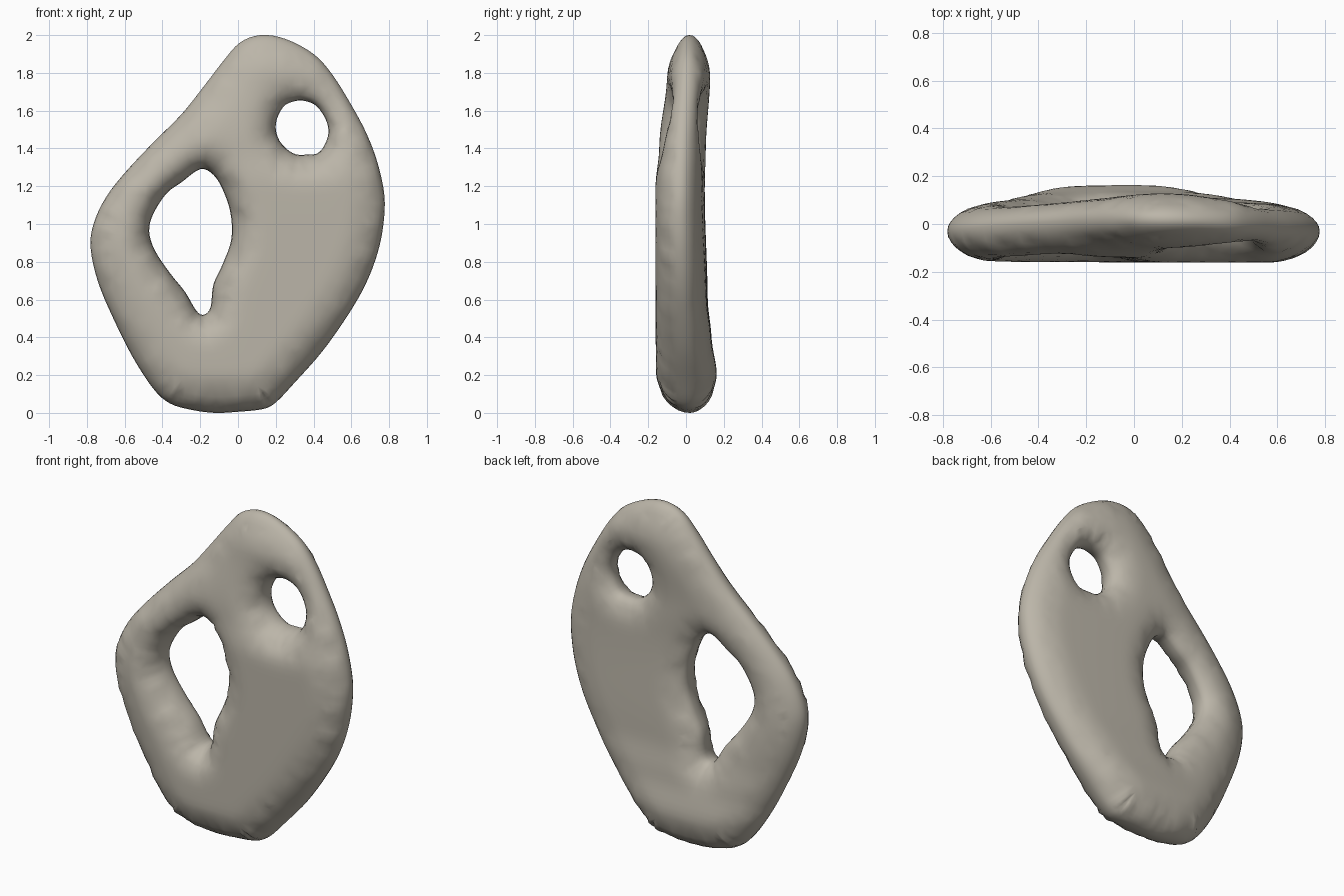
import bpy, bmesh, math
from mathutils import Vector
from mathutils.geometry import delaunay_2d_cdt, intersect_point_line

if "Cube" in bpy.data.objects:
    bpy.data.objects.remove(bpy.data.objects["Cube"])

# Control points (x, z) of the outline and of the two openings
OUTER = [(.12, 2), (.25, 1.98), (.40, 1.90), (.50, 1.79), (.60, 1.63), (.68, 1.48), (.74, 1.32),
         (.775, 1.15), (.77, 1.0), (.74, .85), (.68, .69), (.59, .53), (.45, .33), (.30, .16),
         (.20, .055), (.13, .02), (0, .006), (-.12, 0), (-.24, .015), (-.36, .05), (-.45, .13),
         (-.56, .30), (-.66, .50), (-.74, .69), (-.78, .87), (-.765, 1.0), (-.70, 1.14),
         (-.60, 1.27), (-.45, 1.43), (-.30, 1.58), (-.18, 1.73), (-.08, 1.86), (.01, 1.96)]
LARGE_HOLE = [(-.20, 1.29), (-.30, 1.22), (-.38, 1.16), (-.45, 1.05), (-.47, .96), (-.44, .86),
              (-.36, .74), (-.28, .64), (-.22, .54), (-.18, .52), (-.145, .56), (-.13, .68),
              (-.08, .79), (-.035, .92), (-.04, 1.06), (-.08, 1.18), (-.13, 1.26)]
SMALL_HOLE = [(.30, 1.65), (.24, 1.62), (.20, 1.53), (.22, 1.44), (.29, 1.375), (.36, 1.367),
              (.43, 1.38), (.475, 1.46), (.47, 1.54), (.42, 1.62), (.36, 1.65)]

# Depth of the front and back faces by height (z, depth)
FRONT = [(0, .15), (.2, .16), (1.2, .162), (1.4, .142), (1.8, .10), (2, .07)]
BACK = [(0, .16), (.2, .165), (.4, .135), (.6, .115), (1.2, .10), (1.4, .105), (1.8, .13), (2, .11)]


def spline(points, steps):
    """Closed Catmull-Rom curve."""
    out, n = [], len(points)
    for i in range(n):
        a, b, c, d = (Vector(points[(i + k) % n]) for k in (-1, 0, 1, 2))
        for s in range(steps):
            t = s / steps
            out.append(.5 * (2 * b + (c - a) * t + (2 * a - 5 * b + 4 * c - d) * t * t
                             + (3 * b - a - 3 * c + d) * t ** 3))
    return out


def inside(p, loop):
    hit = False
    for a, b in zip(loop, loop[1:] + loop[:1]):
        if (a.y > p.y) != (b.y > p.y) and p.x < a.x + (p.y - a.y) * (b.x - a.x) / (b.y - a.y):
            hit = not hit
    return hit


def distance(p, loop):
    best = 9
    for a, b in zip(loop, loop[1:] + loop[:1]):
        q, t = intersect_point_line(p, a, b)
        q = a if t < 0 else b if t > 1 else q.to_2d()
        best = min(best, (p - q).length)
    return best


def lookup(table, z):
    for (z0, v0), (z1, v1) in zip(table, table[1:]):
        if z <= z1:
            t = max(0, (z - z0) / (z1 - z0))
            t = t * t * (3 - 2 * t)
            return v0 + (v1 - v0) * t
    return table[-1][1]


loops = [spline(OUTER, 4), spline(LARGE_HOLE, 4), spline(SMALL_HOLE, 4)]


def in_body(p):
    return inside(p, loops[0]) and not inside(p, loops[1]) and not inside(p, loops[2])


# Boundary points, then rings close to each edge, then an interior grid
points, edges = [], []
for loop in loops:
    start, n = len(points), len(loop)
    points += loop
    edges += [(start + i, start + (i + 1) % n) for i in range(n)]
rim = len(points)
for loop in loops:
    n = len(loop)
    for offset in (.004, .014, .03, .055, .085):
        for i, p in enumerate(loop):
            t = (loop[(i + 1) % n] - loop[i - 1]).normalized()
            for side in (1, -1):
                q = p + Vector((-t.y, t.x)) * offset * side
                if in_body(q) and min(distance(q, l) for l in loops) > offset * .9:
                    points.append(q)
STEP = .035
for i in range(-23, 24):
    for j in range(1, 58):
        q = Vector((i * STEP + (j % 2) * STEP / 2, j * STEP))
        if in_body(q) and min(distance(q, l) for l in loops) > .105:
            points.append(q)

verts, _, tris, *_ = delaunay_2d_cdt(points, edges, [], 0, 1e-6)
tris = [t for t in tris if in_body(sum((verts[i] for i in t), Vector((0, 0))) / 3)]

# Rounded pebble body: front and back skins sharing the rim
bm = bmesh.new()
front, back = [], []
for p in verts:
    fill, nearest = 1, 9
    for loop, radius in zip(loops, (.21, .17, .17)):
        d = distance(p, loop)
        nearest = min(nearest, d)
        fill *= math.sqrt(1 - (1 - min(1, d / radius)) ** 2)
    mid = .02 - .05 * (p.x / .78) ** 2
    yf = mid - fill * (lookup(FRONT, p.y) + mid)
    yb = mid + fill * (lookup(BACK, p.y) - .03 * (p.x / .78) ** 2 - mid)
    if nearest < 1e-5:
        v = bm.verts.new((p.x, mid, p.y))
        front.append(v)
        back.append(v)
    else:
        front.append(bm.verts.new((p.x, yf, p.y)))
        back.append(bm.verts.new((p.x, yb, p.y)))
for t in tris:
    bm.faces.new([front[i] for i in t])
    bm.faces.new([back[i] for i in reversed(t)])
# Soften the interior only, leaving the rims in place
soft = [v for v in bm.verts if abs(v.co.y) > .06]
for _ in range(3):
    bmesh.ops.smooth_vert(bm, verts=soft, factor=.4, use_axis_y=True)
bmesh.ops.recalc_face_normals(bm, faces=bm.faces)
for f in bm.faces:
    f.smooth = True

mesh = bpy.data.meshes.new("pierced_stone")
bm.to_mesh(mesh)
bm.free()
stone = bpy.data.materials.new("warm grey stone")
stone.diffuse_color = (.50, .465, .395, 1)
stone.use_nodes = True
stone.node_tree.nodes["Principled BSDF"].inputs["Base Color"].default_value = stone.diffuse_color
mesh.materials.append(stone)
body = bpy.data.objects.new("pierced_stone", mesh)
bpy.context.collection.objects.link(body)
